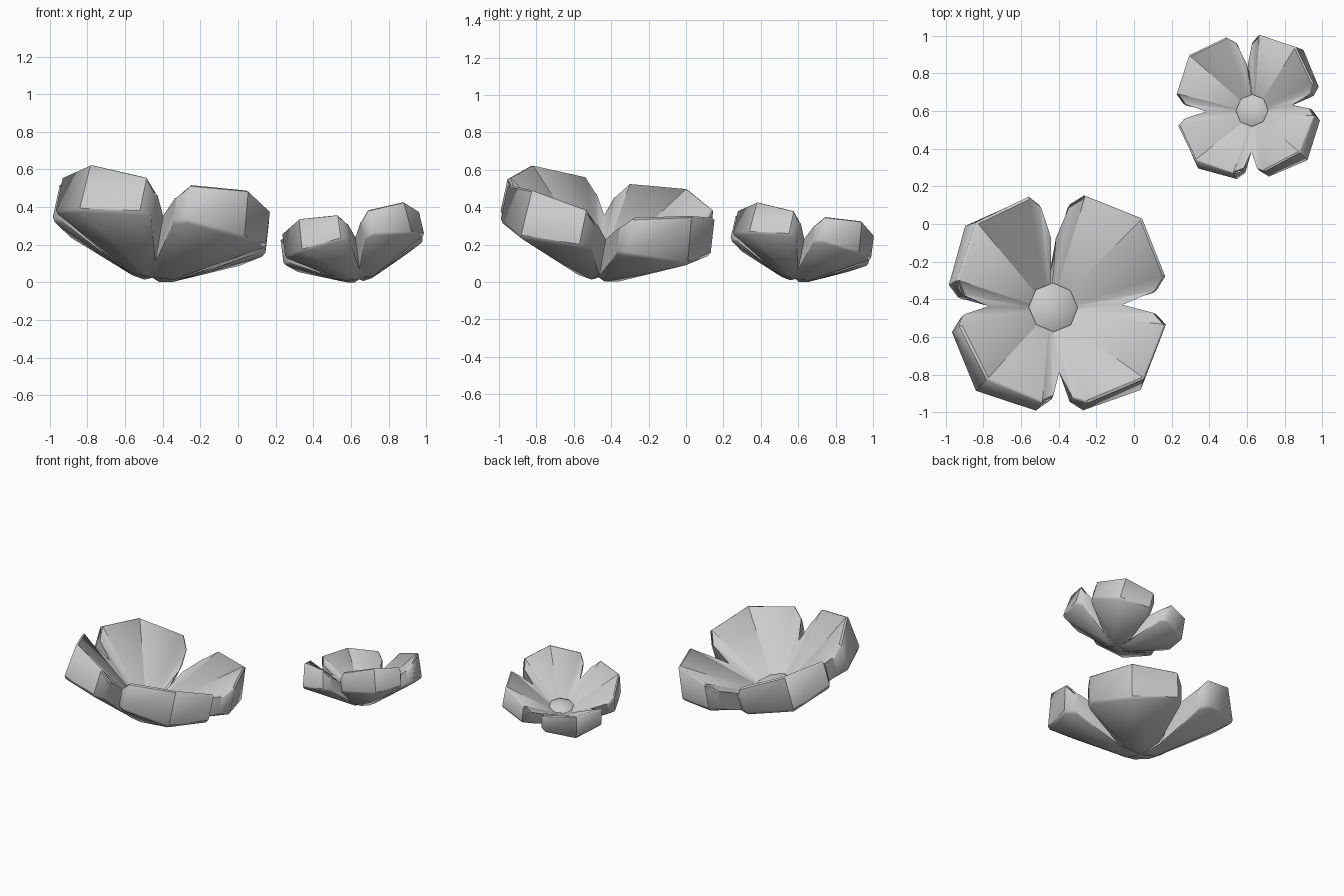
import bpy, bmesh, math
from mathutils import Matrix, Vector

if "Cube" in bpy.data.objects:
    bpy.data.objects.remove(bpy.data.objects["Cube"])

# Half outlines of a petal (along, across, up): centre, notch, wing, corner, tip
TOP = [(0, 0, .05), (.25, .25, .27), (.415, .325, .375), (.485, .305, .445), (.61, 0, .485)]
BOTTOM = [(0, 0, .005), (.14, .14, .045), (.42, .32, .23), (.50, .305, .24), (.64, 0, .22)]


def mirror_ring(half):
    return half + [(r, -t, z) for r, t, z in reversed(half[1:-1])]


def finish(name, bm, matrix, angle):
    bmesh.ops.recalc_face_normals(bm, faces=bm.faces)
    bm.transform(matrix)
    me = bpy.data.meshes.new(name)
    bm.to_mesh(me)
    bm.free()
    ob = bpy.data.objects.new(name, me)
    bpy.context.collection.objects.link(ob)
    bpy.context.view_layer.objects.active = ob
    bpy.ops.object.select_all(action='DESELECT')
    ob.select_set(True)
    bpy.ops.object.shade_smooth_by_angle(angle=math.radians(angle))


def petal(name, matrix):
    bm = bmesh.new()
    top = [bm.verts.new(p) for p in mirror_ring(TOP)]
    low = [bm.verts.new(p) for p in mirror_ring(BOTTOM)]
    # flat base in the middle of the underside
    base = [bm.verts.new(p) for p in ((.10, .05, .005), (.10, -.05, .005))]
    n = len(top)
    # cupped inside
    for i in range(1, n - 1):
        bm.faces.new((top[0], top[i], top[i + 1]))
    # underside
    c, n1, w1, k1, tip, k2, w2, n2 = low
    b1, b2 = base
    for f in ((c, n1, b1), (c, b1, b2), (c, b2, n2), (b1, n1, w1), (b1, w1, k1), (b1, k1, tip),
              (b1, tip, b2), (b2, tip, k2), (b2, k2, w2), (b2, w2, n2)):
        bm.faces.new(f)
    # thick outer wall, open where neighbouring petals join at the heart
    for i in range(1, n - 1):
        bm.faces.new((top[i], top[i + 1], low[i + 1], low[i]))
    # soften the lip and the lower edge of the wall
    rim = [e for e in bm.edges if not e.is_boundary and
           any(all(v in ring[2:-1] for v in e.verts) for ring in (top, low))]
    bmesh.ops.bevel(bm, geom=rim, offset=.015, segments=1, affect='EDGES', clamp_overlap=True)
    finish(name, bm, matrix, 75)


def flower(prefix, x, y, size, height, lean_deg, lean_by, turns):
    a = math.radians(lean_deg)
    lean = Matrix.Rotation(math.radians(lean_by), 4, Vector((-math.sin(a), math.cos(a), 0)))
    place = (Matrix.Translation((x, y, .02 * size)) @ lean
             @ Matrix.Diagonal((size, size, size * height, 1)))
    # four petals on the diagonals, each turned a little
    for k, turn in enumerate(turns):
        petal(f"{prefix}_petal_{k + 1}",
              place @ Matrix.Rotation(math.radians(45 + 90 * k + turn), 4, 'Z'))
    # low domed button
    bm = bmesh.new()
    bmesh.ops.create_uvsphere(bm, u_segments=8, v_segments=4, radius=.132)
    finish(f"{prefix}_centre", bm,
           place @ Matrix.Translation((0, 0, .155)) @ Matrix.Diagonal((1, 1, .25, 1)), 65)


flower("large_flower", -.454, -.468, 1.0, 1.01, 45, 13, (0, 4, 2, 0))
flower("small_flower", .645, .585, .66, 1.04, 135, 14, (3, 4, 4, 3))
